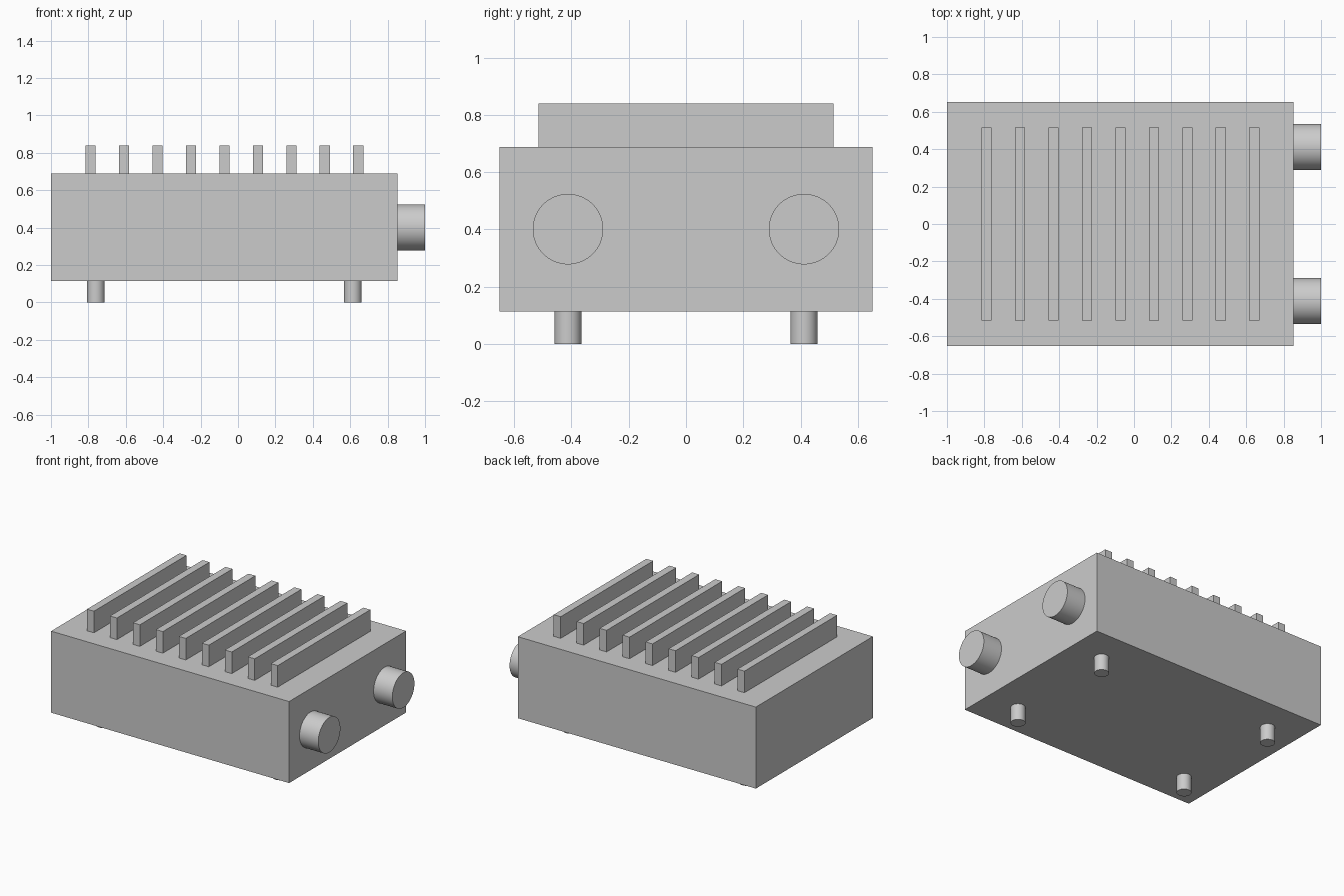
import bpy
import math

cube = bpy.data.objects.get("Cube")
if cube:
    bpy.data.objects.remove(cube, do_unlink=True)

# Single plain grey
grey = bpy.data.materials.new("light_grey")
grey.use_nodes = True
grey.diffuse_color = (0.6, 0.6, 0.6, 1)
grey.node_tree.nodes["Principled BSDF"].inputs["Base Color"].default_value = (0.6, 0.6, 0.6, 1)

MID_X = -0.073                 # centre of the housing
BOTTOM, TOP = 0.114, 0.688     # housing underside and lid
HALF_X, HALF_Y = 0.927, 0.651


def box(name, low, high):
    centre = [(a + b) / 2 for a, b in zip(low, high)]
    bpy.ops.mesh.primitive_cube_add(size=1, location=centre)
    ob = bpy.context.object
    ob.name = name
    ob.scale = [b - a for a, b in zip(low, high)]
    bpy.ops.object.transform_apply(location=False, rotation=False, scale=True)
    ob.data.materials.append(grey)


def cylinder(name, radius, depth, centre, tilt=0):
    bpy.ops.mesh.primitive_cylinder_add(vertices=64, radius=radius, depth=depth,
                                        location=centre, rotation=(0, tilt, 0))
    ob = bpy.context.object
    ob.name = name
    bpy.ops.object.shade_smooth_by_angle(angle=math.radians(30))
    ob.data.materials.append(grey)


# Housing
box("housing", (MID_X - HALF_X, -HALF_Y, BOTTOM), (MID_X + HALF_X, HALF_Y, TOP))

# Row of cooling fins on the lid
for i in range(-4, 5):
    x = MID_X + i * 0.179
    box(f"cooling_fin_{i + 5}", (x - 0.027, -0.515, TOP), (x + 0.027, 0.515, 0.84))

# Connectors on the left side, and feet under the corners
connector_start = MID_X + HALF_X
for y, end in ((-0.412, "front"), (0.412, "back")):
    cylinder(f"{end}_connector", 0.123, 1 - connector_start,
             ((1 + connector_start) / 2, y, 0.401), math.pi / 2)
    for side, label in ((-1, "right"), (1, "left")):
        cylinder(f"{end}_{label}_foot", 0.047, BOTTOM,
                 (MID_X + side * 0.687, y, BOTTOM / 2))
